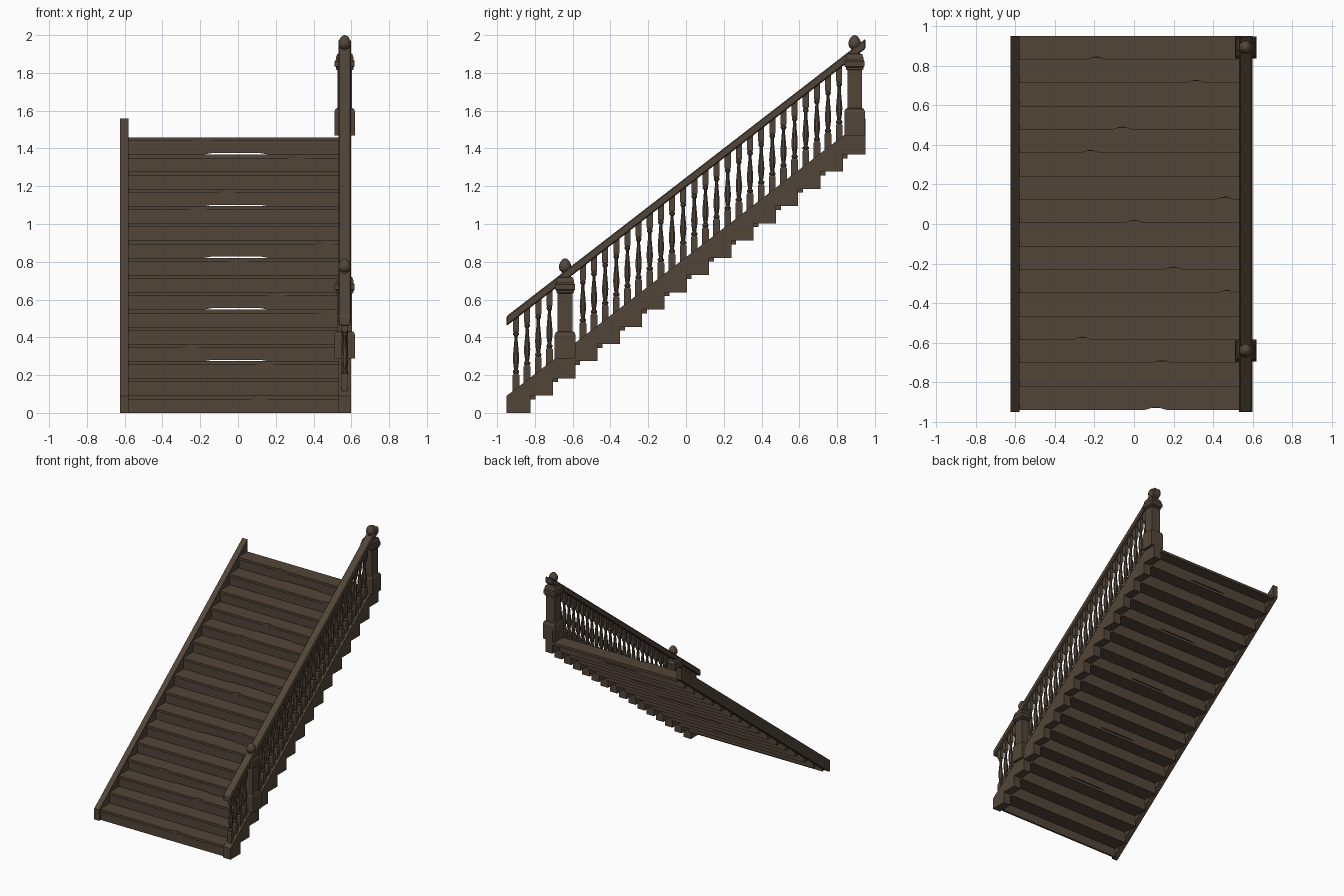
import bpy, bmesh, math
from mathutils import Matrix, Vector

if "Cube" in bpy.data.objects:
    bpy.data.objects.remove(bpy.data.objects["Cube"])

wood = bpy.data.materials.new("dark brown wood")
wood.use_nodes = True
COLOUR = (0.085, 0.06, 0.04, 1)
wood.diffuse_color = COLOUR
wood.node_tree.nodes["Principled BSDF"].inputs["Base Color"].default_value = COLOUR
wood.node_tree.nodes["Principled BSDF"].inputs["Roughness"].default_value = 0.8

STEPS, RUN, RISE = 16, 0.118, 0.0912
FRONT, END = -0.94, 0.95
SLOPE = RISE / RUN
RAIL_X = 0.565


def finish(name, bm):
    bmesh.ops.recalc_face_normals(bm, faces=bm.faces)
    mesh = bpy.data.meshes.new(name)
    bm.to_mesh(mesh)
    bm.free()
    mesh.materials.append(wood)
    obj = bpy.data.objects.new(name, mesh)
    bpy.context.collection.objects.link(obj)
    return obj


def extrude_outline(bm, points, offset):
    """Closed solid from a flat outline moved along an offset."""
    face = bm.faces.new([bm.verts.new(p) for p in points])
    new = bmesh.ops.extrude_face_region(bm, geom=[face])["geom"]
    verts = [v for v in new if isinstance(v, bmesh.types.BMVert)]
    bmesh.ops.translate(bm, verts=verts, vec=Vector(offset))


def side_board(name, outline, x0, x1):
    bm = bmesh.new()
    extrude_outline(bm, [(x0, y, z) for y, z in outline], (x1 - x0, 0, 0))
    return finish(name, bm)


def stack(bm, profile, x, y, z, sides):
    """Turned (or square, with four sides) column from (radius, height) pairs."""
    turn = math.pi / sides
    scale = 1 / math.cos(turn) if sides == 4 else 1
    rings = []
    for r, h in profile:
        rings.append([bm.verts.new((x + r * scale * math.cos(turn + k * 2 * turn),
                                    y + r * scale * math.sin(turn + k * 2 * turn),
                                    z + h)) for k in range(sides)])
    for a, b in zip(rings, rings[1:]):
        for k in range(sides):
            n = (k + 1) % sides
            bm.faces.new((a[k], a[n], b[n], b[k]))
    bm.faces.new(rings[0][::-1])
    bm.faces.new(rings[-1])


def stringer_top(y):
    return 0.09 + SLOPE * (y + END)


# Treads, some with a chipped nosing
chips = {0: 0.11, 2: 0.14, 3: -0.26, 5: 0.47, 6: 0.2, 8: 0, 9: 0.46,
         11: -0.22, 12: -0.06, 14: 0.31, 15: -0.19}
LEFT, RIGHT = 0.535, -0.585
bm = bmesh.new()
for i in range(STEPS):
    y, z = FRONT + i * RUN, (i + 1) * RISE
    edge = [(RIGHT, y, z)]
    if i in chips:
        for k in range(-4, 5):
            depth = 0.007 * (1 + math.cos(k * math.pi / 4))
            edge.append((chips[i] + k * 0.015, y + depth, z))
    back = min(y + RUN + 0.026, END)
    edge += [(LEFT, y, z), (LEFT, back, z), (RIGHT, back, z)]
    extrude_outline(bm, edge, (0, 0, -0.02))
finish("treads", bm)

# Risers, every third one with a worn gap at its foot
bm = bmesh.new()
for i in range(STEPS):
    y, z = FRONT + i * RUN + 0.01, i * RISE
    foot = [(LEFT, z), (RIGHT, z)]
    if i and i % 3 == 0:
        foot = [(LEFT, z), (0.16, z), (0.12, z + 0.007), (-0.14, z + 0.007),
                (-0.18, z), (RIGHT, z)]
    top = z + RISE - 0.019
    outline = [(x, y, h) for x, h in foot + [(RIGHT, top), (LEFT, top)]]
    extrude_outline(bm, outline, (0, 0.016, 0))
finish("risers", bm)

# Plain wall stringer and stringer with a stepped underside
upper = [(END, stringer_top(END)), (-END, stringer_top(-END)), (-END, 0)]
side_board("wall_stringer",
           upper + [(FRONT, 0), (END, SLOPE * (END - FRONT))], -0.625, -0.58)
teeth = []
for i in range(STEPS):
    y = min(FRONT + (i + 1) * RUN, END)
    teeth.append((y, i * RISE))
    if i < STEPS - 1:
        teeth.append((y, (i + 1) * RISE))
teeth[-1] = (END, teeth[-1][1])
side_board("stepped_stringer", upper + teeth, 0.532, 0.598)

# Handrail with eased edges
rail_low = 0.46
rail = side_board("handrail", [
    (-END, rail_low), (END, rail_low + SLOPE * 2 * END),
    (END, rail_low + 0.052 + SLOPE * 2 * END), (-END, rail_low + 0.052)], 0.532, 0.598)
bevel = rail.modifiers.new("eased_edges", "BEVEL")
bevel.width = 0.006
bevel.segments = 1

# Balusters: square ends and a turned middle
LENGTH = rail_low - 0.09
turned = [(0.011, 0.075), (0.018, 0.085), (0.018, 0.092), (0.011, 0.1),
          (0.017, 0.14), (0.018, 0.165), (0.015, 0.2), (0.010, 0.25),
          (0.009, 0.275), (0.016, 0.285), (0.016, 0.293), (0.011, 0.3)]
bm = bmesh.new()
for k in range(30):
    y = -0.9 + k * RUN / 2
    if k in (4, 5):
        continue
    z = stringer_top(y)
    stack(bm, [(0.018, -0.02), (0.018, 0.07), (0.012, 0.08)], RAIL_X, y, z, 4)
    stack(bm, turned, RAIL_X, y, z, 8)
    stack(bm, [(0.011, 0.295), (0.016, 0.305), (0.016, LENGTH + 0.02)], RAIL_X, y, z, 4)
balusters = finish("balusters", bm)

# Newel posts: plinth, shaft and stepped cap
post = [(0.055, 0), (0.055, 0.125), (0.049, 0.14), (0.039, 0.145), (0.039, 0.345),
        (0.046, 0.35), (0.046, 0.36), (0.053, 0.366), (0.053, 0.392), (0.047, 0.4),
        (0.047, 0.412), (0.04, 0.43), (0.026, 0.436)]
acorn = [(0.026, 0.43), (0.03, 0.443), (0.02, 0.45), (0.018, 0.458), (0.03, 0.468),
         (0.035, 0.482), (0.033, 0.497), (0.025, 0.514), (0.014, 0.526), (0.004, 0.531)]
for name, y, z in (("lower", -0.64, 0.287), ("upper", 0.893, 1.469)):
    bm = bmesh.new()
    stack(bm, post, RAIL_X, y, z, 4)
    finish(name + "_newel_post", bm)
    bm = bmesh.new()
    stack(bm, acorn, RAIL_X, y, z, 12)
    finial = finish(name + "_newel_finial", bm)
    bpy.ops.object.select_all(action="DESELECT")
    finial.select_set(True)
    bpy.context.view_layer.objects.active = finial
    bpy.ops.object.shade_smooth_by_angle(angle=math.radians(40))
